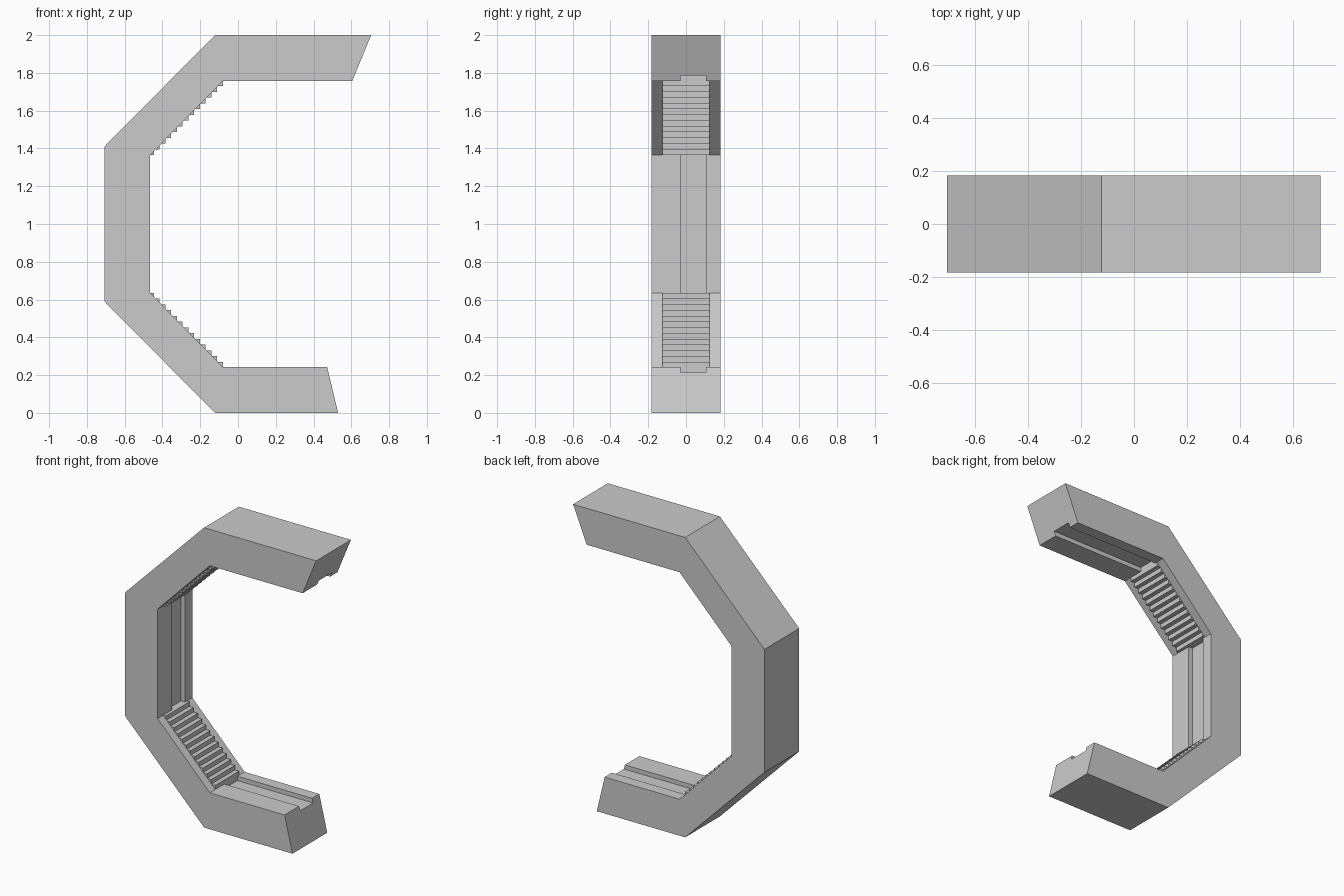
import bpy
import bmesh

cube = bpy.data.objects.get("Cube")
if cube:
    bpy.data.objects.remove(cube, do_unlink=True)

grey = bpy.data.materials.new("plain_grey")
grey.use_nodes = True
grey.diffuse_color = (0.6, 0.6, 0.6, 1)
grey.node_tree.nodes["Principled BSDF"].inputs["Base Color"].default_value = grey.diffuse_color


def prism(name, outline, y0, y1):
    """Extrude an (x, z) outline from y0 to y1."""
    bm = bmesh.new()
    face = bm.faces.new([bm.verts.new((x, y0, z)) for x, z in outline])
    ext = bmesh.ops.extrude_face_region(bm, geom=[face])
    moved = [v for v in ext["geom"] if isinstance(v, bmesh.types.BMVert)]
    bmesh.ops.translate(bm, verts=moved, vec=(0, y1 - y0, 0))
    bmesh.ops.recalc_face_normals(bm, faces=bm.faces)
    mesh = bpy.data.meshes.new(name)
    bm.to_mesh(mesh)
    bm.free()
    mesh.materials.append(grey)
    obj = bpy.data.objects.new(name, mesh)
    bpy.context.collection.objects.link(obj)
    return obj


def flip(outline):
    """Mirror an outline from the lower half to the upper half."""
    return [(x, 2 - z) for x, z in outline]


def rect(x0, z0, x1, z1):
    return [(x0, z0), (x1, z0), (x1, z1), (x0, z1)]


def cut(target, outline, y0, y1):
    cutter = prism("cutter", outline, y0, y1)
    cutter.hide_render = True
    cutter.hide_viewport = True
    cutter.display_type = 'WIRE'
    mod = target.modifiers.new("cut", 'BOOLEAN')
    mod.operation = 'DIFFERENCE'
    mod.solver = 'EXACT'
    mod.object = cutter


# Key sizes shared by the body, channels and stairs
HALF_DEPTH, STAIR_HALF = 0.183, 0.125
WALL_X, FLOOR_Z = -0.465, 0.243
BEND_X, BEND_Z = -0.08, 0.635
GROOVE = 0.029
GROOVE_Y = (-0.03, 0.107)
STEPS = 13

# Open octagonal body
half = [(-0.707, 0.59), (-0.122, 0)]
body = prism("arch_body", half + [
    (0.53, 0), (0.472, FLOOR_Z), (BEND_X, FLOOR_Z), (WALL_X, BEND_Z),
    (WALL_X, 2 - BEND_Z), (BEND_X, 2 - FLOOR_Z), (0.605, 2 - FLOOR_Z), (0.705, 2),
] + flip(half)[::-1], -HALF_DEPTH, HALF_DEPTH)

# Channels along the floor, wall and ceiling
channel = rect(BEND_X, FLOOR_Z - GROOVE, 0.9, 0.4)
cut(body, channel, *GROOVE_Y)
cut(body, flip(channel), *GROOVE_Y)
cut(body, rect(WALL_X - GROOVE, BEND_Z, -0.3, 2 - BEND_Z), *GROOVE_Y)

# Stair pockets in the two slopes, filled by stepped blocks
low, high = (BEND_X, FLOOR_Z - GROOVE), (WALL_X - GROOVE, BEND_Z)
pocket = [low, (BEND_X, BEND_Z), high]
first_z = FLOOR_Z + 0.027
pitch = (BEND_Z - first_z) / (STEPS - 1)
stairs = [low]
for i in range(STEPS):
    x, z = BEND_X - pitch * i, first_z + pitch * i
    if i:
        stairs.append((x, z - pitch))
    stairs.append((x, z))
stairs.append(high)

for name, shape in (("lower", lambda o: o), ("upper", flip)):
    cut(body, shape(pocket), -STAIR_HALF, STAIR_HALF)
    prism(name + "_stairs", shape(stairs), -STAIR_HALF, STAIR_HALF)
